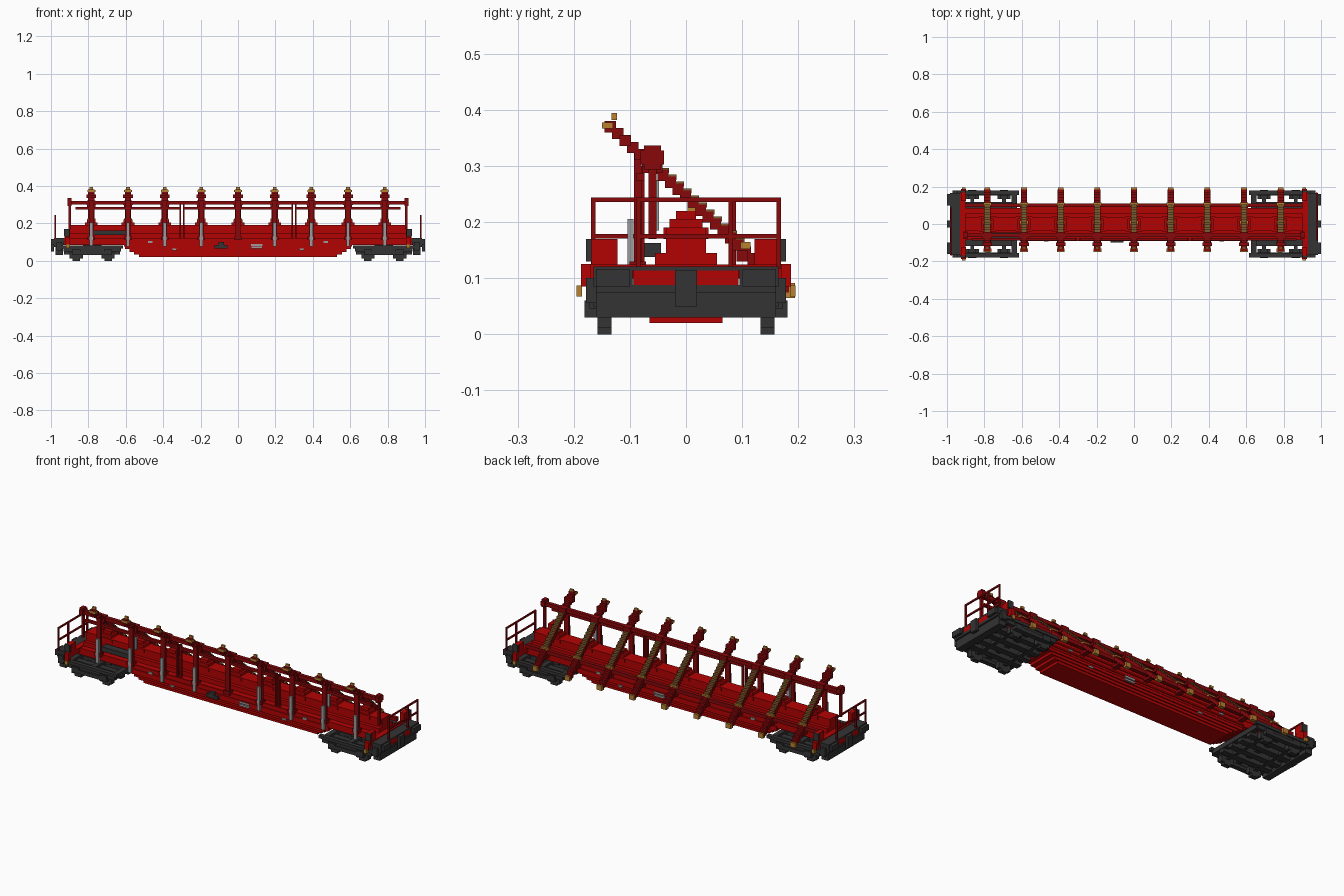
import bpy
import bmesh

cube = bpy.data.objects.get("Cube")
if cube:
    bpy.data.objects.remove(cube, do_unlink=True)


def material(name, red, green, blue):
    mat = bpy.data.materials.new(name)
    mat.use_nodes = True
    mat.diffuse_color = (red, green, blue, 1)
    mat.node_tree.nodes["Principled BSDF"].inputs["Base Color"].default_value = mat.diffuse_color
    return mat


bright_red = material("bright_red", 0.45, 0.001, 0.001)
dark_red = material("dark_red", 0.25, 0.002, 0.003)
charcoal = material("charcoal", 0.033, 0.033, 0.033)
light_grey = material("light_grey", 0.33, 0.33, 0.34)
brass = material("brass", 0.48, 0.22, 0.03)
worn_brass = material("worn_brass", 0.2, 0.11, 0.025)


class Part:
    """One object gathered from boxes; 'end' mirrors it along x."""

    def __init__(self, name, mat, end=1):
        self.name, self.mat, self.end = name, mat, end
        self.bm = bmesh.new()

    def box(self, x, y, z, width, depth, height):
        verts = bmesh.ops.create_cube(self.bm, size=1)["verts"]
        bmesh.ops.scale(self.bm, vec=(width, depth, height), verts=verts)
        bmesh.ops.translate(self.bm, vec=(self.end * x, y, z), verts=verts)

    def pair(self, x, y, z, width, depth, height):
        """Same box on both sides of the centre line."""
        for side in (y, -y):
            self.box(x, side, z, width, depth, height)

    def layer(self, bottom, top, half_length, half_width):
        """Box centred on the wagon, given by its lower and upper height."""
        self.box(0, 0, (bottom + top) / 2, 2 * half_length, 2 * half_width, top - bottom)

    def finish(self):
        mesh = bpy.data.meshes.new(self.name)
        self.bm.to_mesh(mesh)
        self.bm.free()
        mesh.materials.append(self.mat)
        bpy.context.collection.objects.link(bpy.data.objects.new(self.name, mesh))


spacing = 0.196
stations = [spacing * number for number in range(-4, 5)]
deck = 0.12          # top of the hull and of the headstocks
hull_width = 0.085   # half width of the hull
beam_end = 0.9       # half length of the upper frame
beam_y = -0.06
post_y = -0.086

# Well hull, widening upwards in steps
hull = Part("well_hull", bright_red)
floor, course, courses = 0.02, 0.014, 4
for row in range(courses):
    bottom = floor + row * course
    hull.layer(bottom, bottom + course, 0.53 + 0.025 * row, 0.065 + 0.006 * row)
hull.layer(floor + courses * course, deck, 0.61, hull_width)
for rib in (0.09, 0.115):
    hull.layer(rib - 0.004, rib + 0.004, 0.61, 0.09)
hull.finish()

# Spine narrowing upwards in steps
spine = Part("spine", bright_red)
spine.layer(hull_width, deck, 0.93, hull_width)
spine.layer(deck, 0.145, beam_end, 0.055)
spine.layer(0.145, 0.19, beam_end, 0.036)
spine.finish()

# Longitudinal frame with its caps and posts
frame = Part("upper_frame", dark_red)
frame.box(0, 0.1, 0.14, 2 * beam_end, 0.02, 0.02)
frame.box(0, beam_y, 0.31, 2 * beam_end, 0.02, 0.02)
frame.box(0, post_y + 0.005, 0.28, 0.57, 0.014, 0.014)
for end in (-1, 1):
    frame.box(end * 0.59, post_y + 0.005, 0.28, 0.56, 0.014, 0.014)
    frame.box(end * beam_end, beam_y, 0.315, 0.022, 0.03, 0.042)
    frame.box(end * beam_end, beam_y, 0.315, 0.022, 0.042, 0.025)
    frame.box(end * beam_end, beam_y, 0.24, 0.012, 0.014, 0.14)
    for gap_side in (-0.01, 0.01):
        frame.box(end * 0.3 + gap_side, post_y + 0.005, 0.21, 0.008, 0.014, 0.18)
frame.finish()

# Inclined stepped arms with a worn strip along the middle
arms = Part("inclined_arms", dark_red)
strips = Part("arm_strips", worn_brass)
arm_steps, top_y, top_z, run, drop = 24, -0.135, 0.37, 0.0134, 0.0124
for x in stations:
    for step in range(arm_steps):
        y, z = top_y + step * run, top_z - step * drop
        collar = step in (2, 5)
        arms.box(x, y, z, 0.052 if collar else 0.034, 0.02, 0.02)
        if 7 <= step <= 17:
            strips.box(x, y + 0.003, z + 0.009, 0.03, run + 0.003, 0.009)
arms.finish()
strips.finish()

# Uprights and brackets carrying each arm
uprights = Part("uprights", dark_red)
for x in stations:
    uprights.box(x, post_y, 0.225, 0.026, 0.014, 0.21)
    uprights.box(x, beam_y, 0.305, 0.044, 0.036, 0.035)
    uprights.box(x, deck, 0.11, 0.026, 0.075, 0.014)
    uprights.box(x, post_y, deck, 0.04, 0.03, 0.02)
uprights.finish()

# Saddles on the spine
saddles = Part("saddles", bright_red)
for x in stations:
    for row in range(3):
        saddles.box(x, 0, 0.18 + row * 0.015, 0.09 - row * 0.022, 0.08 - row * 0.022, 0.02)
saddles.finish()

# Brass stops at the ends and along each arm
stops = Part("arm_stops", brass)
for x in stations:
    stops.box(x, -0.14, 0.372, 0.042, 0.02, 0.011)
    stops.box(x, -0.128, 0.388, 0.02, 0.01, 0.012)
    stops.box(x, 0.184, 0.078, 0.03, 0.02, 0.026)
    stops.box(x, 0.106, 0.158, 0.042, 0.018, 0.012)
    stops.box(x, 0.01, 0.22, 0.042, 0.014, 0.012)
stops.finish()

# Stakes along the front wall and behind the outer uprights
stakes = Part("stakes", light_grey)
for x in stations:
    if x:
        stakes.box(x, -0.099, 0.14, 0.018, 0.01, 0.13)
for x in (stations[1], stations[-2]):
    stakes.box(x, -0.053, 0.23, 0.018, 0.01, 0.09)
stakes.finish()

# Wall fittings
box = Part("equipment_box", charcoal)
box.box(-0.685, -0.065, 0.15, 0.17, 0.04, 0.025)
box.finish()
valve = Part("valve", charcoal)
for width, z in ((0.07, 0.075), (0.03, 0.09)):
    valve.box(-0.09, -0.092, z, width, 0.016, 0.018)
valve.finish()
plates = Part("small_plates", light_grey)
for end in (-1, 1):
    plates.pair(end * 0.47, 0.09, 0.1, 0.025, 0.006, 0.01)
    plates.pair(end * 0.34, hull_width, 0.06, 0.025, 0.006, 0.01)
for z in (0.07, 0.085):
    plates.pair(0.1, 0.088, z, 0.06, 0.008, 0.01)
plates.finish()

# Bogies and end platforms
bogie = 0.78
for side, end in (("left", 1), ("right", -1)):
    chassis = Part(side + "_bogie_frame", charcoal, end)
    chassis.pair(bogie, 0.162, 0.058, 0.3, 0.02, 0.025)
    chassis.pair(bogie, 0.167, 0.04, 0.2, 0.026, 0.02)
    chassis.pair(bogie, 0.167, 0.074, 0.33, 0.022, 0.016)
    for y in (0.035, 0.1):
        chassis.pair(bogie, y, 0.048, 0.3, 0.034, 0.03)
    for offset in (-0.14, 0, 0.14):
        chassis.box(bogie + offset, 0, 0.062, 0.028, 0.33, 0.025)
    chassis.box(bogie, 0, 0.074, 0.1, deck, 0.028)
    chassis.finish()

    wheels = Part(side + "_wheelsets", charcoal, end)
    for axle in (bogie - hull_width, bogie + hull_width):
        wheels.pair(axle, 0.145, 0.028, 0.072, 0.025, 0.033)
        wheels.pair(axle, 0.145, 0.028, 0.04, 0.025, 0.056)
        wheels.pair(axle, 0.17, 0.045, 0.044, 0.022, 0.03)
        wheels.box(axle, 0, 0.04, 0.02, 0.28, 0.018)
    wheels.finish()

    # Headstock with coupler, buffers and steps
    stock = Part(side + "_headstock", charcoal, end)
    stock.box(0.955, 0, 0.052, 0.04, 0.32, 0.045)
    stock.box(0.96, 0, 0.081, 0.05, 0.32, 0.013)
    stock.box(0.957, 0, 0.117, 0.055, 0.33, 0.007)
    stock.box(0.992, 0, 0.082, 0.016, 0.04, 0.065)
    stock.pair(0.957, 0.13, 0.103, 0.055, 0.07, 0.036)
    stock.pair(0.955, 0.169, 0.078, 0.03, 0.018, 0.045)
    stock.pair(0.992, 0.13, 0.1, 0.016, 0.06, 0.03)
    stock.finish()
    panel = Part(side + "_headstock_panel", bright_red, end)
    panel.box(0.957, 0, 0.1, 0.054, 0.188, 0.028)
    panel.finish()

    # Bulkhead with its side boxes and step ends
    bulkhead = Part(side + "_bulkhead", bright_red, end)
    bulkhead.box(0.915, 0, 0.112, 0.03, 0.34, 0.025)
    bulkhead.pair(0.912, 0.145, 0.147, 0.025, 0.046, 0.045)
    bulkhead.pair(0.912, 0.176, 0.105, 0.025, 0.023, 0.04)
    bulkhead.finish()
    lamps = Part(side + "_lamp_boxes", charcoal, end)
    lamps.pair(0.915, 0.173, 0.15, 0.03, 0.01, 0.04)
    lamps.finish()
    steps = Part(side + "_step_ends", brass, end)
    steps.pair(0.91, 0.19, 0.077, 0.018, 0.01, 0.02)
    steps.finish()

    # Handrail, set towards opposite corners at the two ends
    handrail = Part(side + "_handrail", dark_red, end)
    rail_x, bar = 0.976, 0.008
    for y in (-0.085, 0.08, 0.165):
        handrail.box(rail_x, end * y, 0.18, bar, bar, 0.125)
    for z in (0.175, 0.24):
        handrail.box(rail_x, end * 0.04, z, bar, 0.258, bar)
    handrail.finish()
